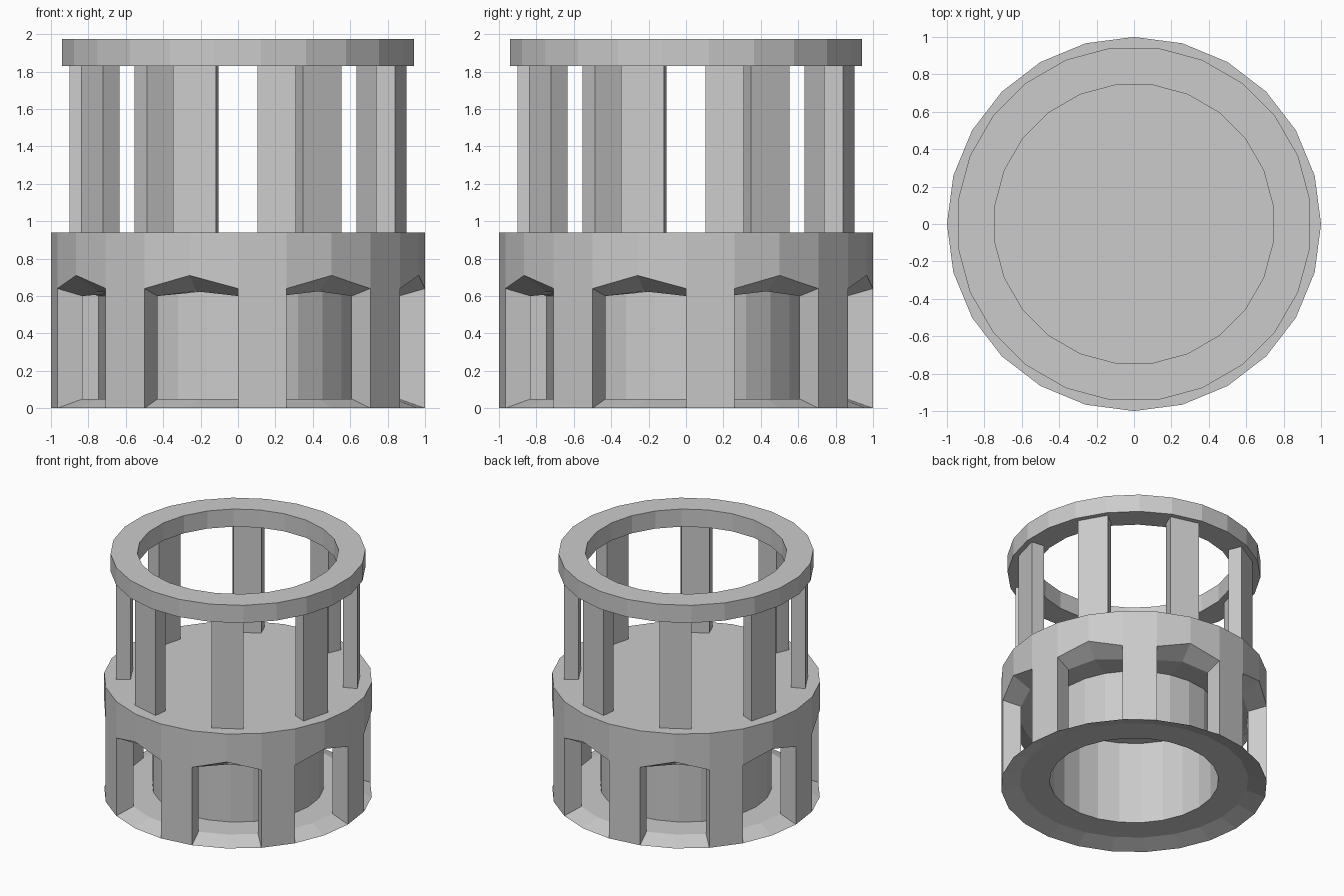
import bpy, bmesh
from math import cos, sin, radians

if "Cube" in bpy.data.objects:
    bpy.data.objects.remove(bpy.data.objects["Cube"])

N = 24  # sides of every round part


def polar(r, z, k):
    a = radians(15 * k)
    return (r * cos(a), r * sin(a), z)


def finish(name, bm):
    bmesh.ops.remove_doubles(bm, verts=bm.verts, dist=0.0005)
    bmesh.ops.recalc_face_normals(bm, faces=bm.faces)
    mesh = bpy.data.meshes.new(name)
    bm.to_mesh(mesh)
    bm.free()
    obj = bpy.data.objects.new(name, mesh)
    bpy.context.collection.objects.link(obj)
    return obj


def face(bm, pts):
    bm.faces.new([bm.verts.new(p) for p in pts])


def strip(bm, k, p, q):
    """Quad over one segment; p and q give (radius, z) for a vertex index."""
    face(bm, [polar(*p(k), k), polar(*p(k + 1), k + 1),
              polar(*q(k + 1), k + 1), polar(*q(k), k)])


def at(r, z):
    return lambda k: (r, z)


# Arch heights: every third vertex is the peak of an opening
def arch_out(k):
    return (1.0, 0.71 if k % 3 == 2 else 0.64)


def arch_in(k):
    return (0.86, 0.625 if k % 3 == 2 else 0.60)


# Lower drum: arcade of eight pillars round a hollow core
bm = bmesh.new()
base_out, sill_in = at(1, 0), at(0.86, 0.05)
under = [(1, 0), (0.86, 0.045), (0.635, 0.045), (0.635, 0.73)]
for k in range(N):
    strip(bm, k, arch_out, at(1, 0.94))            # upper wall
    strip(bm, k, arch_in, at(0.64, 0.625))         # gallery ceiling
    strip(bm, k, at(0.64, 0.625), at(0.64, 0.05))  # core
    strip(bm, k, at(0.64, 0.05), sill_in)          # gallery floor
    for a, b in zip(under, under[1:]):             # underside and bore
        strip(bm, k, at(*a), at(*b))
    if k % 3 == 0:                                 # pillar
        strip(bm, k, base_out, arch_out)
        strip(bm, k, sill_in, arch_in)
        for e in (k, k + 1):
            face(bm, [polar(*f(e), e) for f in (base_out, arch_out, arch_in, sill_in)])
    else:                                          # opening
        strip(bm, k, base_out, sill_in)
        strip(bm, k, arch_out, arch_in)
face(bm, [polar(1, 0.94, k) for k in range(N)])
face(bm, [polar(0.635, 0.73, k) for k in range(N)])
finish("arcaded_drum", bm)

# Upper posts: eight wedge-shaped uprights
for i in range(8):
    k = 3 * i + 1.5
    bm = bmesh.new()
    loop = [(0.91, 0.94), (0.91, 1.83), (0.80, 1.83), (0.80, 0.94)]
    for j in range(4):
        strip(bm, k, at(*loop[j]), at(*loop[(j + 1) % 4]))
    for e in (k, k + 1):
        face(bm, [polar(r, z, e) for r, z in loop])
    finish(f"upper_post_{i + 1}", bm)

# Top ring
bm = bmesh.new()
loop = [(0.95, 1.83), (0.95, 1.975), (0.75, 1.975), (0.75, 1.83)]
for i in range(N):
    for j in range(4):
        strip(bm, i + 0.5, at(*loop[j]), at(*loop[(j + 1) % 4]))
finish("top_ring", bm)
